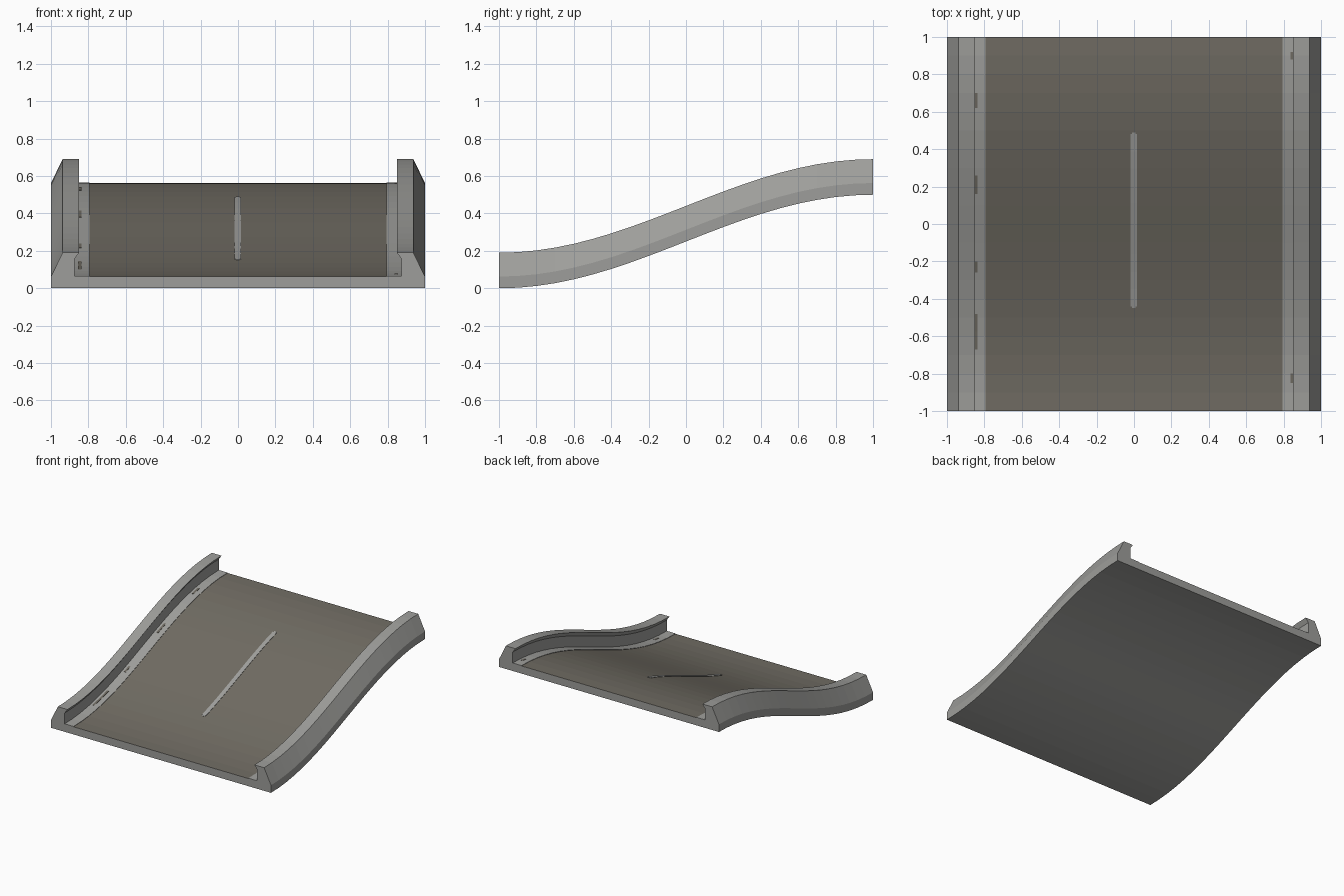
import bpy, bmesh, math

if "Cube" in bpy.data.objects:
    bpy.data.objects.remove(bpy.data.objects["Cube"])


def material(name, rgb):
    m = bpy.data.materials.new(name)
    m.diffuse_color = (*rgb, 1)
    m.use_nodes = True
    m.node_tree.nodes["Principled BSDF"].inputs["Base Color"].default_value = m.diffuse_color
    return m


GREY = material("concrete grey", (0.34, 0.34, 0.325))
ROAD = material("dark road", (0.165, 0.152, 0.126))
LINE = material("painted line grey", (0.36, 0.36, 0.345))


def rise(y):
    """Height of the S-shaped ramp at y."""
    return 0.25 * (1 + math.sin(math.pi * y / 2))


def sweep(name, section, mats, y0=-1.0, y1=1.0, steps=20):
    """Sweep a closed (x, z) section along the ramp."""
    bm = bmesh.new()
    rings = []
    for i in range(steps + 1):
        y = y0 + (y1 - y0) * i / steps
        rings.append([bm.verts.new((x, y, z + rise(y))) for x, z in section])
    n = len(section)
    for a, b in zip(rings, rings[1:]):
        for k in range(n):
            j = (k + 1) % n
            bm.faces.new((a[k], a[j], b[j], b[k]))
    bm.faces.new(rings[0])
    bm.faces.new(rings[-1][::-1])
    bmesh.ops.recalc_face_normals(bm, faces=bm.faces)
    # upward faces take the second material when there is one
    if len(mats) > 1:
        for f in bm.faces:
            if f.normal.z > 0.5:
                f.material_index = 1
    me = bpy.data.meshes.new(name)
    bm.to_mesh(me)
    bm.free()
    for m in mats:
        me.materials.append(m)
    ob = bpy.data.objects.new(name, me)
    bpy.context.collection.objects.link(ob)
    return ob


def strip(name, xa, xb, y0, y1, z, mat, steps=20):
    """Thin painted plate lying on the road."""
    return sweep(name, [(xa, z - 0.004), (xb, z - 0.004), (xb, z), (xa, z)],
                 [mat], y0, y1, steps)


# Road slab
T = 0.0625
sweep("road_slab", [(-1, 0), (1, 0), (1, T), (-1, T)], [GREY, ROAD])

# Side barriers with sloped outside and undercut inside, plus edge lines
for side, s in (("left", -1), ("right", 1)):
    sweep(side + "_barrier",
          [(s * x, z) for x, z in ((1, T), (0.9375, 0.19), (0.85, 0.19),
                                   (0.875, 0.155), (0.875, T))], [GREY])
    strip(side + "_edge_line", s * 0.795, s * 0.875, -1, 1, T + 0.003, LINE)

# Worn patches beside the barriers
for s, y0, y1 in ((-1, 0.62, 0.7), (-1, 0.16, 0.26), (-1, -0.26, -0.2),
                  (-1, -0.67, -0.48), (1, 0.88, 0.92), (1, -0.85, -0.8)):
    strip("worn_patch", s * 0.838, s * 0.855, y0, y1, T + 0.005, ROAD, 2)

# Centre dash with tapered ends
strip("centre_dash", -0.02, 0.015, -0.44, 0.48, T + 0.003, LINE, 10)
for y0, y1 in ((-0.45, -0.44), (0.48, 0.49)):
    strip("centre_dash_end", -0.012, 0.008, y0, y1, T + 0.003, LINE, 1)
